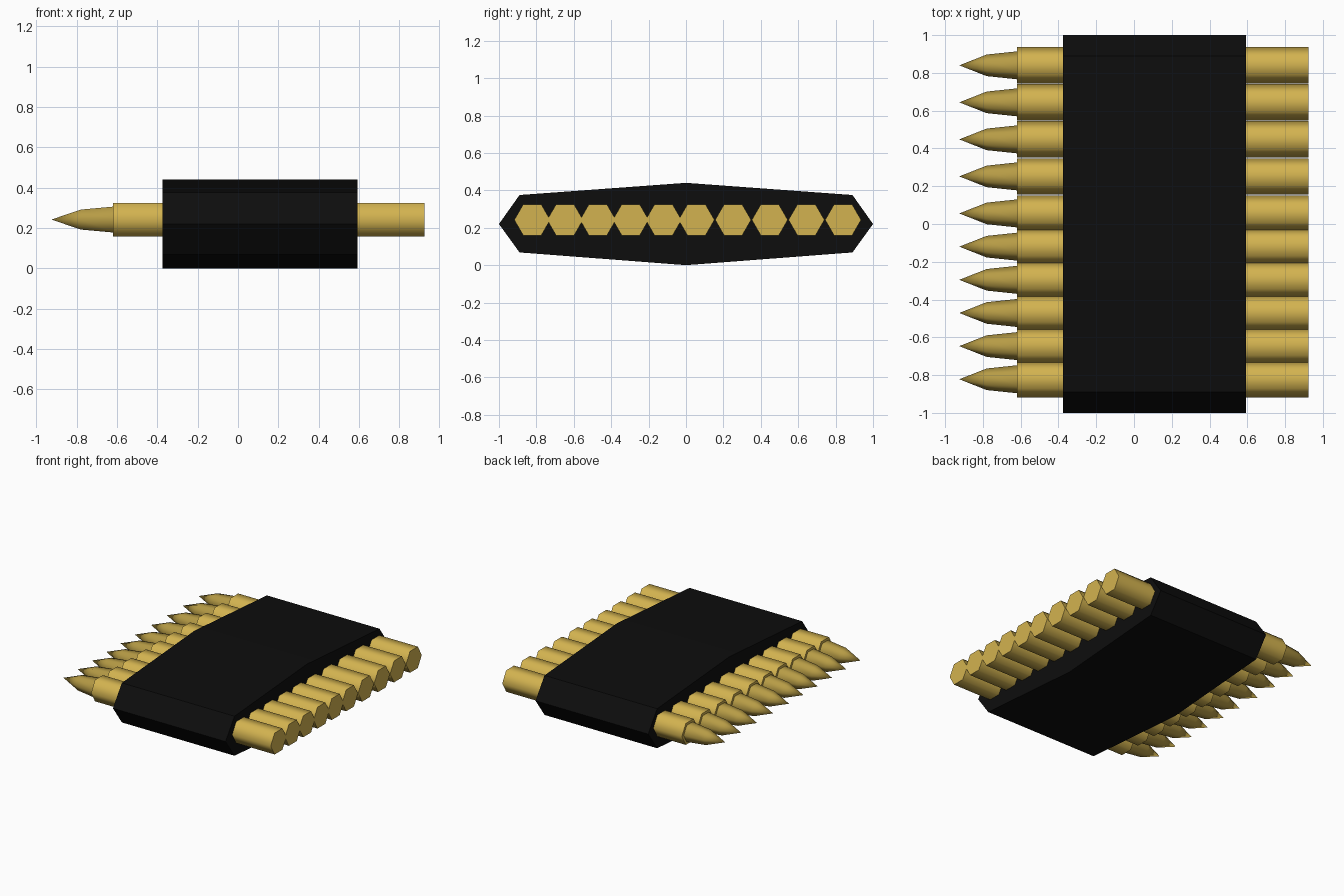
import bpy, bmesh
from math import cos, sin, pi, radians

if "Cube" in bpy.data.objects:
    bpy.data.objects.remove(bpy.data.objects["Cube"])


def material(name, color):
    m = bpy.data.materials.new(name)
    m.diffuse_color = color
    m.use_nodes = True
    m.node_tree.nodes["Principled BSDF"].inputs["Base Color"].default_value = m.diffuse_color
    return m


brass = material("brass", (0.65, 0.45, 0.08, 1))
copper = material("bullet_brass", (0.47, 0.33, 0.06, 1))
black = material("black_band", (0.004, 0.004, 0.004, 1))


def loft(name, rings, mat, smooth_angle):
    """Skin a list of rings (a one-point ring is a tip) and cap the open ends."""
    bm = bmesh.new()
    loops = [[bm.verts.new(p) for p in ring] for ring in rings]
    for a, b in zip(loops, loops[1:]):
        n = max(len(a), len(b))
        for i in range(n):
            j = (i + 1) % n
            if len(a) == 1:
                bm.faces.new((a[0], b[j], b[i]))
            else:
                bm.faces.new((a[i], a[j], b[j], b[i]))
    for loop in (loops[0], loops[-1]):
        if len(loop) > 2:
            bm.faces.new(loop)
    bmesh.ops.recalc_face_normals(bm, faces=bm.faces)
    mesh = bpy.data.meshes.new(name)
    bm.to_mesh(mesh)
    bm.free()
    mesh.materials.append(mat)
    ob = bpy.data.objects.new(name, mesh)
    bpy.context.collection.objects.link(ob)
    bpy.ops.object.select_all(action='DESELECT')
    bpy.context.view_layer.objects.active = ob
    ob.select_set(True)
    bpy.ops.object.shade_smooth_by_angle(angle=radians(smooth_angle))
    return ob


def hexagon(x, y, r, z=0.242):
    return [(x, y + r * cos(i * pi / 3), z + r * sin(i * pi / 3)) for i in range(6)]


# Fabric band: flattened eight-sided sleeve with closed ends
profile = [(1, 0.22), (0.89, 0.375), (0, 0.44), (-0.89, 0.375),
           (-1, 0.22), (-0.89, 0.068), (0, 0), (0.89, 0.068)]
loft("band", [[(x, y, z) for y, z in profile] for x in (-0.375, 0.593)], black, 30)

# Ten cartridges, spaced slightly tighter on the front half
centres = [0.84 - 0.196 * i for i in range(5)] + [-0.12 - 0.1755 * i for i in range(5)]
for k, y in enumerate(centres, 1):
    loft(f"case_{k}", [hexagon(-0.62, y, 0.096), hexagon(0.924, y, 0.096)], brass, 65)
    loft(f"bullet_{k}", [[(-0.925, y, 0.242)], hexagon(-0.78, y, 0.057),
                         hexagon(-0.60, y, 0.076)], copper, 65)
